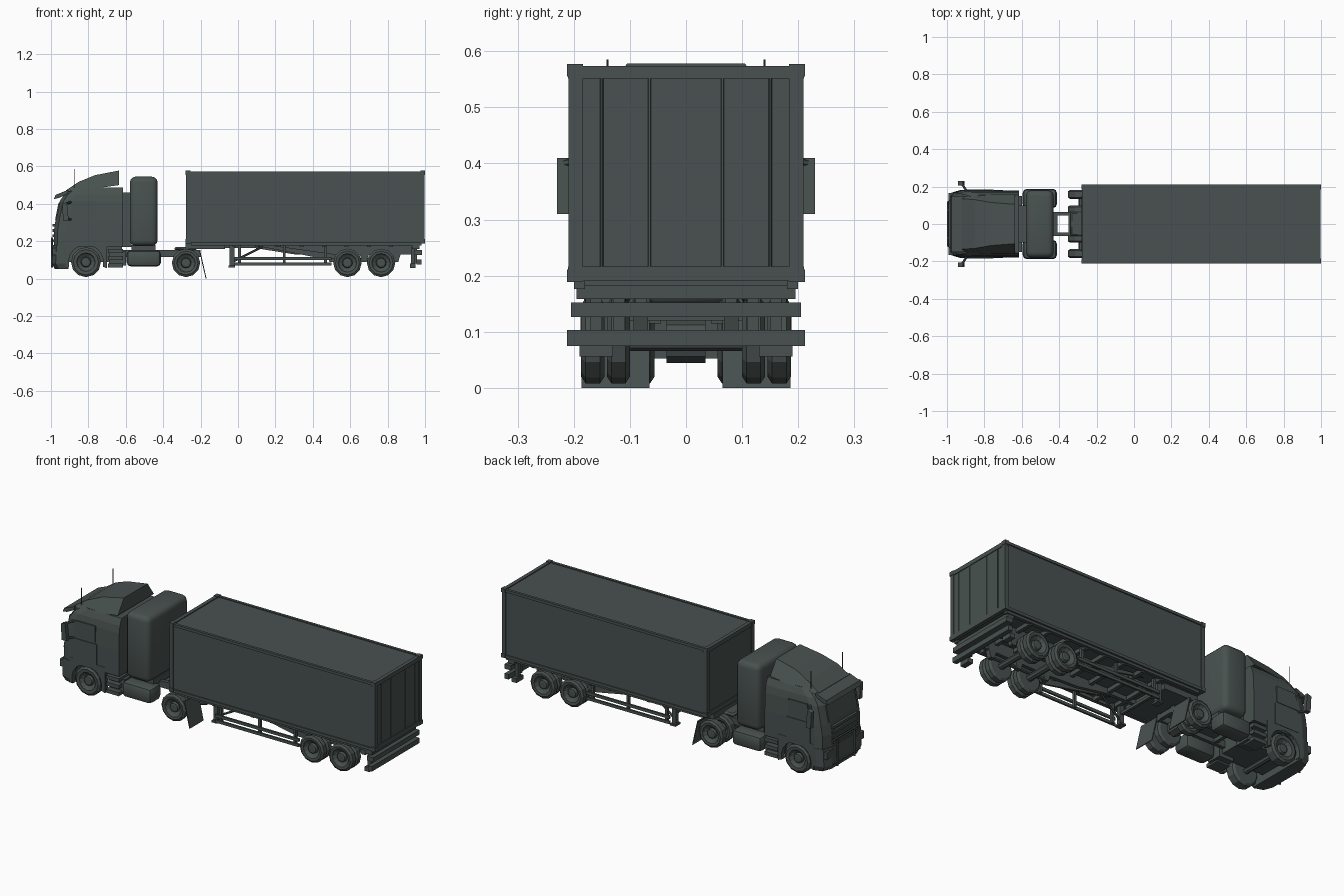
import bpy, bmesh, math
from mathutils import Vector, Matrix

if "Cube" in bpy.data.objects:
    bpy.data.objects.remove(bpy.data.objects["Cube"])

paint = bpy.data.materials.new("dark_green_grey")
paint.diffuse_color = (0.065, 0.083, 0.079, 1)
paint.use_nodes = True
paint.node_tree.nodes["Principled BSDF"].inputs["Base Color"].default_value = paint.diffuse_color


def finish(name, bm, mirror=False, smooth=False):
    bmesh.ops.recalc_face_normals(bm, faces=bm.faces)
    me = bpy.data.meshes.new(name)
    bm.to_mesh(me)
    bm.free()
    me.materials.append(paint)
    ob = bpy.data.objects.new(name, me)
    bpy.context.collection.objects.link(ob)
    if smooth:
        bpy.ops.object.select_all(action='DESELECT')
        ob.select_set(True)
        bpy.context.view_layer.objects.active = ob
        bpy.ops.object.shade_smooth_by_angle(angle=math.radians(40))
    if mirror:
        m = ob.modifiers.new("mirror", 'MIRROR')
        m.use_axis = (False, True, False)
    return ob


def loft(name, rings, mirror=False, smooth=False):
    bm = bmesh.new()
    vs = [[bm.verts.new(p) for p in r] for r in rings]
    n = len(vs[0])
    for a, b in zip(vs, vs[1:]):
        for i in range(n):
            bm.faces.new((a[i], a[(i + 1) % n], b[(i + 1) % n], b[i]))
    bm.faces.new(vs[0])
    bm.faces.new(vs[-1])
    return finish(name, bm, mirror, smooth)


def prism(name, pts, y0, y1, mirror=False):
    """Side profile (x, z) extruded across y."""
    return loft(name, [[(x, y, z) for x, z in pts] for y in (y0, y1)], mirror)


def box(name, x0, x1, y0, y1, z0, z1, mirror=False, bevel=0, segs=2):
    bm = bmesh.new()
    c = Vector(((x0 + x1) / 2, (y0 + y1) / 2, (z0 + z1) / 2))
    bmesh.ops.create_cube(bm, size=1, matrix=Matrix.Translation(c) @
                          Matrix.Diagonal((x1 - x0, y1 - y0, z1 - z0, 1)))
    if bevel:
        bmesh.ops.bevel(bm, geom=bm.edges[:], offset=bevel, segments=segs,
                        profile=0.5, affect='EDGES')
    return finish(name, bm, mirror, bool(bevel))


def rod(name, a, b, r, mirror=False, sides=6, smooth=False):
    a, b = Vector(a), Vector(b)
    d = b - a
    bm = bmesh.new()
    bmesh.ops.create_cone(bm, cap_ends=True, segments=sides, radius1=r, radius2=r, depth=d.length,
                          matrix=Matrix.Translation((a + b) / 2) @
                          d.to_track_quat('Z', 'Y').to_matrix().to_4x4())
    return finish(name, bm, mirror, smooth)


def wheel(name, x, z, r, yi, yo):
    """Tyre with dished rim and hub, turned about y."""
    prof = [(yo - .006, .016), (yo - .008, .024), (yo - .022, .028), (yo - .012, .044), (yo - .002, .05),
            (yo, r - .012), (yo - .008, r), (yi + .008, r), (yi, r - .012), (yi, .03)]
    rings = [[(x + q * math.cos(t), y, z + q * math.sin(t))
              for t in [math.tau * i / 12 for i in range(12)]] for y, q in prof]
    loft(name, rings, True)


def section(xf, xb, w, z):
    half = [(xb, w), (xf + .06, w), (xf + .02, w * .93), (xf, w * .65)]
    return [(x, y, z) for x, y in half] + [(x, -y, z) for x, y in reversed(half)]


# --- cab ---
levels = [(.17, -.985, .18), (.25, -.985, .18), (.31, -.976, .18), (.41, -.955, .176),
          (.45, -.93, .17), (.488, -.88, .155)]
loft("cab_body", [section(xf, -.615, w, z) for z, xf, w in levels])
loft("front_bumper", [section(xf, -.905, w, z) for z, xf, w in
                      [(.052, -.98, .172), (.08, -.995, .18), (.18, -.99, .181)]])
arch = [(-.813 + .093 * math.cos(t), .088 + .093 * math.sin(t))
        for t in [math.radians(-15 + 21 * i) for i in range(11)]]
prism("wheel_arch_panel", [(-.92, .055), (-.92, .2), (-.7, .2), (-.7, .055)] + arch, .155, .182, True)
box("engine_block", -.92, -.62, -.1, .1, .09, .18)
prism("sun_visor", [(-.985, .425), (-.975, .448), (-.91, .474), (-.91, .455), (-.955, .432)], -.15, .15)
# roof deflector, narrowing upward to a flat ridge
loft("roof_deflector", [[(x, s * w, z) for s, w, z in
                         [(-1, wb, zb), (-1, wt, zt), (1, wt, zt), (1, wb, zb)]]
                        for x, wb, wt, zb, zt in [(-.92, .145, .135, .462, .472), (-.85, .155, .13, .478, .518),
                                                  (-.765, .16, .115, .482, .553), (-.635, .16, .105, .5, .578)]])
# windscreen, windows, doors and steps
prism("windscreen", [(-.978, .315), (-.96, .405), (-.95, .405), (-.965, .315)], -.125, .125)
prism("side_window", [(-.895, .325), (-.88, .415), (-.76, .415), (-.76, .325)], .172, .182, True)
box("door_panel", -.9, -.75, .175, .184, .2, .315, True)
for i, z in enumerate((.06, .1, .138)):
    box(f"cab_step_{i}", -.695, -.615, .1, .18, z, z + .02, True)
box("headlight", -.992, -.95, .1, .165, .125, .165, True)
for i, z in enumerate((.195, .222, .25, .278)):
    box(f"grille_slat_{i}", -.992, -.975, -.11, .11, z, z + .014)
# bull bar
rod("bull_bar_post", (-.994, .075, .06), (-.994, .075, .22), .006, True)
for i, z in enumerate((.085, .215)):
    rod(f"bull_bar_rail_{i}", (-.994, -.12, z), (-.994, .12, z), .006)
# mirrors and aerials
prism("mirror_housing", [(-.935, .31), (-.94, .4), (-.915, .41), (-.905, .31)], .205, .23, True)
rod("mirror_arm_upper", (-.89, .165, .41), (-.922, .22, .4), .007, True)
rod("mirror_arm_lower", (-.89, .175, .315), (-.92, .21, .32), .006, True)
rod("aerial", (-.875, .14, .46), (-.875, .14, .585), .002, True, 4)

# --- tall rounded unit behind the cab ---
box("tall_tank", -.578, -.43, -.18, .18, .175, .545, bevel=.03, segs=3)
box("tank_bracket", -.615, -.57, -.1, .1, .17, .46)
box("tank_cradle", -.57, -.44, -.12, .12, .14, .18)

# --- tractor chassis ---
box("tractor_rail", -.95, -.2, .045, .065, .115, .152, True)
for i, x in enumerate((-.68, -.56, -.42, -.34, -.21)):
    box(f"tractor_crossmember_{i}", x - .01, x + .01, -.05, .05, .12, .147)
box("fuel_tank", -.595, -.412, .085, .188, .065, .152, True, .022)
box("battery_box", -.69, -.6, .065, .15, .07, .145, True)
box("fifth_wheel", -.34, -.22, -.065, .065, .15, .17, bevel=.008, segs=1)
prism("drive_mudflap", [(-.205, .14), (-.2, .14), (-.168, 0), (-.173, 0)], .065, .186, True)
rod("flap_bar", (-.205, .05, .14), (-.205, .186, .14), .005, True)

# --- wheels and axles ---
wheel("front_wheel", -.813, .088, .08, .118, .178)
for label, x, ya, yb in (("drive", -.278, (.056, .1), (.134, .182)),
                         ("trailer_a", .585, (.1, .141), (.145, .187)),
                         ("trailer_b", .765, (.1, .141), (.145, .187))):
    wheel(label + "_wheel_inner", x, .084, .076, *ya)
    wheel(label + "_wheel_outer", x, .084, .076, *yb)
    rod(label + "_axle", (x, -.16, .084), (x, .16, .084), .018, sides=8)
rod("front_axle", (-.813, -.15, .085), (-.813, .15, .085), .016, sides=8)
rod("drive_differential", (-.278, -.035, .084), (-.278, .035, .084), .04, sides=8)

# --- container ---
X0, X1, W, Z0, Z1 = -.28, 1.0, .21, .19, .575
box("container_body", X0 + .006, X1 - .006, -W + .006, W - .006, Z0 + .004, Z1 - .006)
for n, x0, x1 in (("front", X0, X0 + .025), ("rear", X1 - .025, X1)):
    box(n + "_corner_post", x0 + .002, x1 - .002, W - .026, W - .001, Z0, Z1, True)
    box(n + "_top_rail", x0 + .002, x1 - .002, -W, W, Z1 - .024, Z1 - .001)
    box(n + "_bottom_rail", x0 + .002, x1 - .002, -W, W, Z0, Z0 + .026)
    for i, z in enumerate((Z0 - .001, Z1 - .02)):
        box(f"{n}_corner_casting_{i}", x0, x1, W - .026, W + .002, z, z + .022, True)
box("side_top_rail", X0, X1, W - .015, W, Z1 - .016, Z1 - .001, True)
box("side_bottom_rail", X0, X1, W - .015, W, Z0, Z0 + .016, True)
for i, y in enumerate((.065, .15)):
    rod(f"door_lock_rod_{i}", (.995, y, .21), (.995, y, .555), .003, True)

# --- trailer chassis ---
prism("trailer_beam", [(-.25, .19), (-.25, .165), (.08, .165), (.3, .13), (.5, .122), (.95, .13), (.95, .19)],
      .07, .09, True)
box("coupling_plate", -.28, -.07, -.15, .15, .158, .19)
box("trailer_side_sill", -.25, .98, .18, .2, .176, .192, True)
for i in range(9):
    x = -.02 + i * .12
    box(f"trailer_crossmember_{i}", x - .01, x + .01, -.19, .19, .168, .19)
prism("outer_brace", [(.05, .185), (.13, .185), (.52, .13), (.52, .105), (.46, .105)], .12, .132, True)
# landing gear
box("landing_leg", -.045, -.02, .13, .155, .065, .18, True)
box("landing_foot", -.05, -.015, .12, .165, .06, .07, True)
box("landing_cross_bar", -.04, -.025, -.14, .14, .12, .135)
rod("landing_strut", (-.03, .14, .09), (.13, .1, .17), .006, True)
# side guards
for i, z in enumerate((.07, .1)):
    box(f"side_guard_rail_{i}", -.02, .5, .165, .175, z, z + .016, True)
for i, x in enumerate((.0, .24, .46)):
    box(f"side_guard_post_{i}", x, x + .015, .15, .166, .07, .18, True)
# suspension
for i, x in enumerate((.5, .675, .845)):
    prism(f"suspension_hanger_{i}", [(x - .03, .15), (x + .03, .15), (x + .012, .09), (x - .012, .09)],
          .068, .094, True)
rod("leaf_spring", (.5, .082, .1), (.845, .082, .1), .009, True)
# rear bumpers and lights
box("rear_lower_bumper", .955, .98, -.212, .212, .075, .103)
box("rear_upper_bumper", .945, .985, -.205, .205, .126, .152)
box("rear_crossbeam", .93, .97, -.195, .195, .158, .182)
box("bumper_hanger", .94, .957, .11, .13, .08, .18, True)
box("rear_light_box", .92, .95, .13, .19, .056, .08, True)
box("rear_light_bracket", .925, .945, .15, .17, .07, .17, True)
